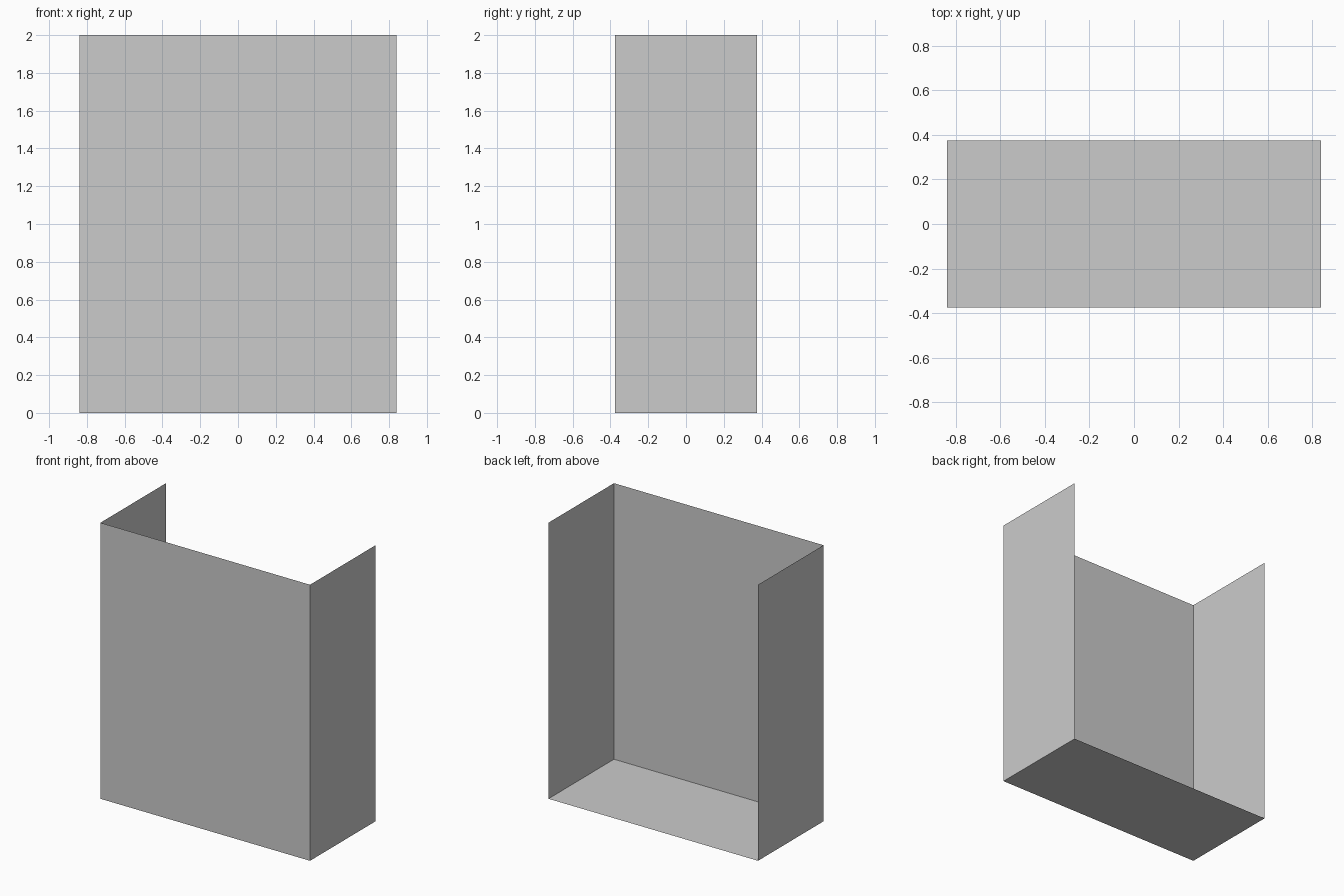
import bpy, bmesh
from mathutils import Matrix

if "Cube" in bpy.data.objects:
    bpy.data.objects.remove(bpy.data.objects["Cube"])

W, D, H = 1.68, 0.75, 2.0

# Thin-walled box: floor, front and two sides, open at the top and back
bm = bmesh.new()
bmesh.ops.create_cube(bm, size=1, matrix=Matrix.Translation((0, 0, H / 2)) @ Matrix.Diagonal((W, D, H, 1)))
bm.normal_update()
open_faces = [f for f in bm.faces if f.normal.z > 0.5 or f.normal.y > 0.5]
bmesh.ops.delete(bm, geom=open_faces, context='FACES')

mesh = bpy.data.meshes.new("open_box")
bm.to_mesh(mesh)
bm.free()
bpy.context.collection.objects.link(bpy.data.objects.new("open_box", mesh))
